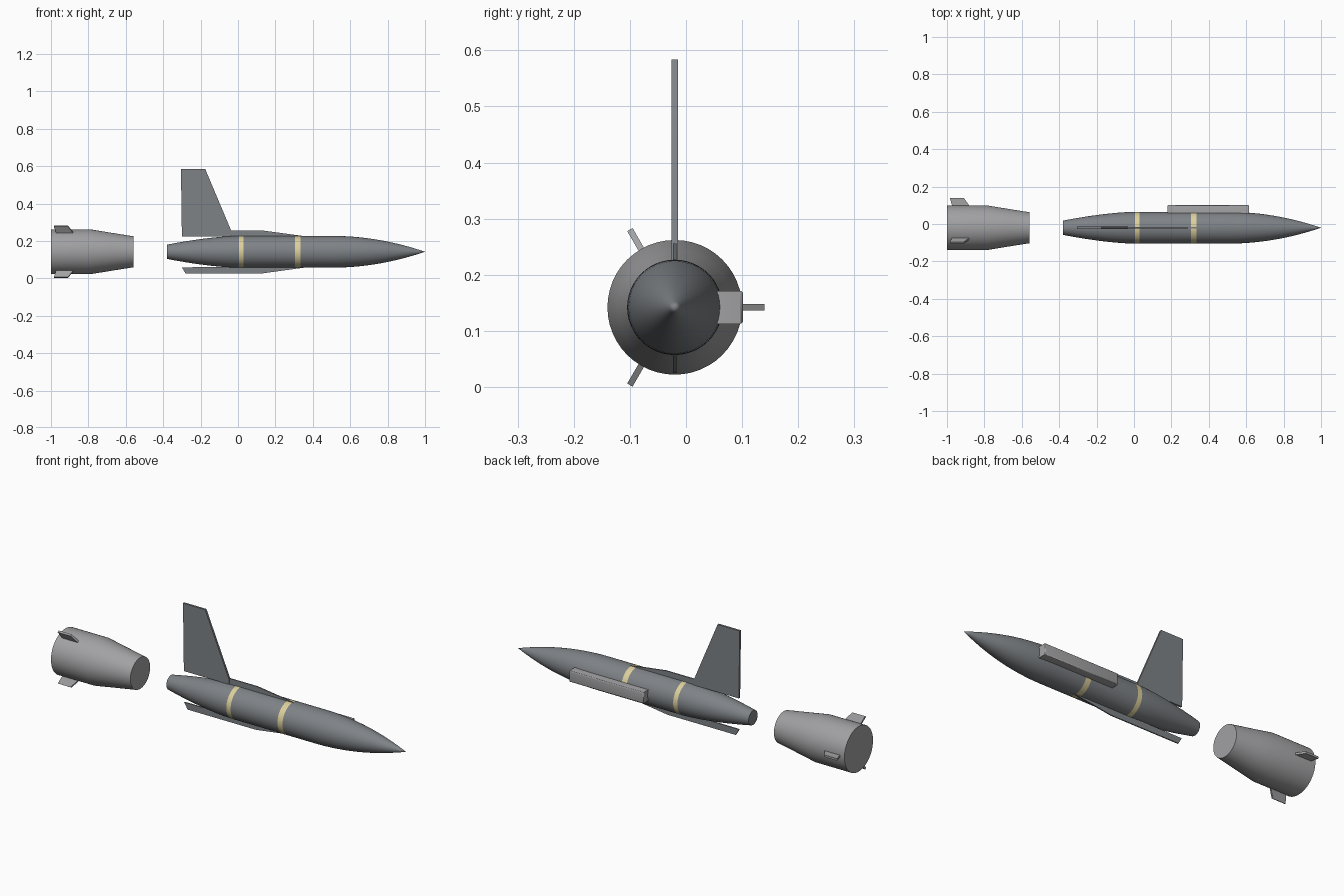
import bpy, bmesh, math
from mathutils import Matrix, Vector

old = bpy.data.objects.get("Cube")
if old:
    bpy.data.objects.remove(old)

AXIS_Y, AXIS_Z = -0.02, 0.142
BODY_R = 0.085


def material(name, rgb):
    m = bpy.data.materials.new(name)
    m.use_nodes = True
    m.diffuse_color = (*rgb, 1)
    m.node_tree.nodes["Principled BSDF"].inputs["Base Color"].default_value = (*rgb, 1)
    return m


DARK = material("slate grey", (0.21, 0.225, 0.24))
LIGHT = material("light grey", (0.36, 0.36, 0.37))
TAN = material("pale yellow", (0.72, 0.63, 0.33))


def finish(name, bm, mats, angle=35):
    bmesh.ops.remove_doubles(bm, verts=bm.verts, dist=1e-5)
    bmesh.ops.recalc_face_normals(bm, faces=bm.faces)
    mesh = bpy.data.meshes.new(name)
    bm.to_mesh(mesh)
    bm.free()
    for m in mats:
        mesh.materials.append(m)
    ob = bpy.data.objects.new(name, mesh)
    bpy.context.collection.objects.link(ob)
    bpy.ops.object.select_all(action="DESELECT")
    ob.select_set(True)
    bpy.context.view_layer.objects.active = ob
    bpy.ops.object.shade_smooth_by_angle(angle=math.radians(angle))
    return ob


def lathe(name, profile, mats, rule=None):
    """Spin (x, radius) points about the long axis."""
    bm = bmesh.new()
    pts = [bm.verts.new((x, AXIS_Y, AXIS_Z + r)) for x, r in profile]
    edges = [bm.edges.new(pair) for pair in zip(pts, pts[1:])]
    bmesh.ops.spin(bm, geom=pts + edges, cent=(0, AXIS_Y, AXIS_Z), axis=(1, 0, 0),
                   angle=math.tau, steps=48, use_duplicate=False)
    bmesh.ops.remove_doubles(bm, verts=bm.verts, dist=1e-5)
    if rule:
        for f in bm.faces:
            f.material_index = rule(f.calc_center_median())
    return finish(name, bm, mats)


def plate(name, outline, thick, mat, turn=0):
    """Extrude an (x, height above axis) outline, then turn it about the axis."""
    bm = bmesh.new()
    face = bm.faces.new([bm.verts.new((x, -thick / 2, h)) for x, h in outline])
    out = bmesh.ops.extrude_face_region(bm, geom=[face])
    moved = [v for v in out["geom"] if isinstance(v, bmesh.types.BMVert)]
    bmesh.ops.translate(bm, verts=moved, vec=(0, thick, 0))
    place = Matrix.Translation((0, AXIS_Y, AXIS_Z)) @ Matrix.Rotation(turn, 4, "X")
    bmesh.ops.transform(bm, matrix=place, verts=bm.verts)
    return finish(name, bm, [mat])


# Main body: curved tail taper, straight middle, pointed nose
bands = [(0.005, 0.03), (0.305, 0.335)]
profile = [(-0.38, 0), (-0.38, 0.038)]
for i in range(1, 9):
    t = 1 - i / 8
    profile.append((0.005 - 0.385 * t, BODY_R - 0.047 * t ** 1.6))
profile += [(x, BODY_R) for pair in bands for x in pair][1:]
for i in range(17):
    t = i / 16
    profile.append((0.5 + 0.5 * t, BODY_R * (1 - t * t)))
lathe("main_body", profile, [DARK, TAN],
      lambda c: int(any(a < c.x < b for a, b in bands)))

# Rear booster
lathe("rear_booster", [(-1, 0), (-1, 0.12), (-0.79, 0.12), (-0.68, 0.102),
                       (-0.56, 0.083), (-0.56, 0)], [LIGHT])

# Three small booster fins
for i, label in enumerate(("left", "upper", "lower")):
    plate(f"booster_fin_{label}",
          [(-0.97, 0.11), (-0.985, 0.16), (-0.91, 0.16), (-0.875, 0.11)],
          0.011, LIGHT, -math.pi / 2 + i * math.tau / 3)

# Tall tail fin, with the dorsal and ventral strakes
plate("tail_fin", [(-0.3, 0.083), (-0.305, 0.442), (-0.175, 0.442), (-0.035, 0.11),
                   (-0.035, 0.083)], 0.011, DARK)
plate("dorsal_strake", [(-0.08, 0.075), (-0.04, 0.114), (0.13, 0.114),
                        (0.36, 0.083), (0.36, 0.075)], 0.006, DARK)
plate("ventral_strake", [(-0.3, -0.083), (-0.28, -0.117), (0.12, -0.117),
                         (0.36, -0.084), (0.36, -0.08)], 0.006, DARK)

# Side fairing along the body, with softened outer edges
bm = bmesh.new()
bmesh.ops.create_cube(bm, size=1, matrix=Matrix.Translation((0.397, 0.076, AXIS_Z))
                      @ Matrix.Diagonal((0.435, 0.052, 0.059, 1)))
outer = [e for e in bm.edges if all(v.co.y > 0.09 for v in e.verts)]
bmesh.ops.bevel(bm, geom=outer, offset=0.006, segments=3, profile=0.5, affect="EDGES")
finish("side_fairing", bm, [LIGHT], 60)
